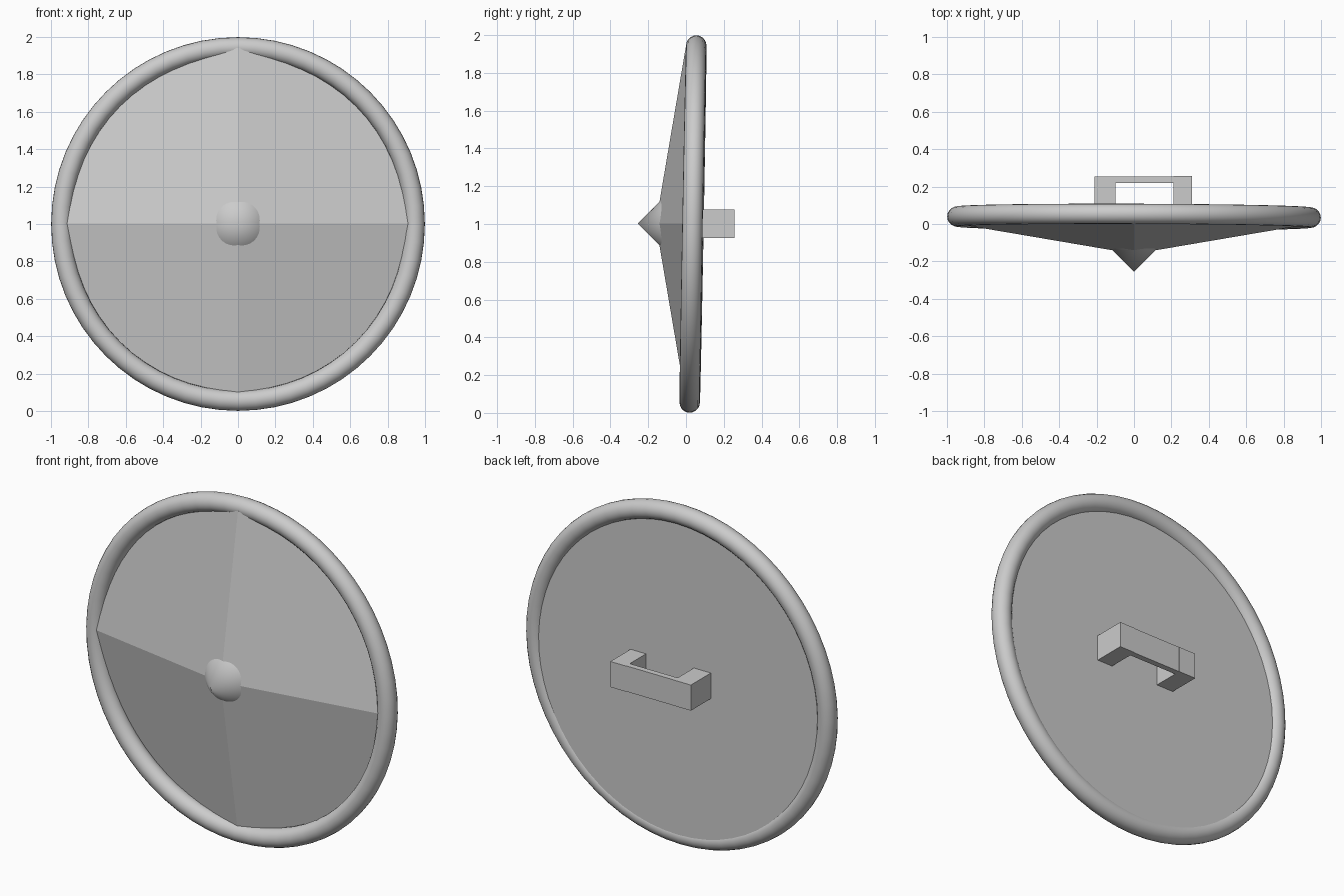
import bpy, bmesh
from math import sin, cos, pi

if "Cube" in bpy.data.objects:
    bpy.data.objects.remove(bpy.data.objects["Cube"])

CZ = 1.002  # height of the shield centre


def new_object(name, bm):
    bmesh.ops.recalc_face_normals(bm, faces=bm.faces)
    mesh = bpy.data.meshes.new(name)
    bm.to_mesh(mesh)
    bm.free()
    obj = bpy.data.objects.new(name, mesh)
    bpy.context.collection.objects.link(obj)
    return obj


def box(name, x0, x1, y0, y1, z0, z1):
    bpy.ops.mesh.primitive_cube_add(
        size=1, location=((x0 + x1) / 2, (y0 + y1) / 2, (z0 + z1) / 2))
    obj = bpy.context.object
    obj.name = name
    obj.scale = (x1 - x0, y1 - y0, z1 - z0)


# Shield body: round plate whose front is a shallow four-sided pyramid
N, R, BACK = 64, 0.94, 0.07
bm = bmesh.new()
apex = bm.verts.new((0, -0.16, CZ))
front, back = [], []
for i in range(N):
    x, z = R * cos(2 * pi * i / N), R * sin(2 * pi * i / N)
    front.append(bm.verts.new((x, -0.16 + 0.17 * (abs(x) + abs(z)), CZ + z)))
    back.append(bm.verts.new((x, BACK, CZ + z)))
for i in range(N):
    j = (i + 1) % N
    bm.faces.new((apex, front[i], front[j]))
    bm.faces.new((front[i], back[i], back[j], front[j]))
bm.faces.new(back)
new_object("shield_body", bm)

# Rounded rim, leaning very slightly backwards
bpy.ops.mesh.primitive_torus_add(
    major_radius=0.945, minor_radius=0.054, major_segments=64, minor_segments=20,
    location=(0, 0.037, CZ - 0.002), rotation=(pi / 2 - 0.0185, 0, -0.003))
bpy.context.object.name = "rim"
bpy.ops.object.shade_smooth()

# Pointed centre boss
bpy.ops.mesh.primitive_cone_add(
    vertices=48, radius1=0.15, radius2=0, depth=0.15,
    location=(0, -0.18, CZ), rotation=(pi / 2, 0, 0))
bpy.context.object.name = "centre_boss"
bpy.ops.object.shade_smooth_by_angle(angle=0.6)

# Handle on the back: two posts and a grip bar
Z0, Z1 = 0.927, 1.077
box("handle_post_left", -0.21, -0.10, 0.03, 0.255, Z0, Z1)
box("handle_post_right", 0.21, 0.31, 0.03, 0.257, Z0, Z1)
box("handle_grip", -0.105, 0.215, 0.22, 0.254, Z0, Z1)
